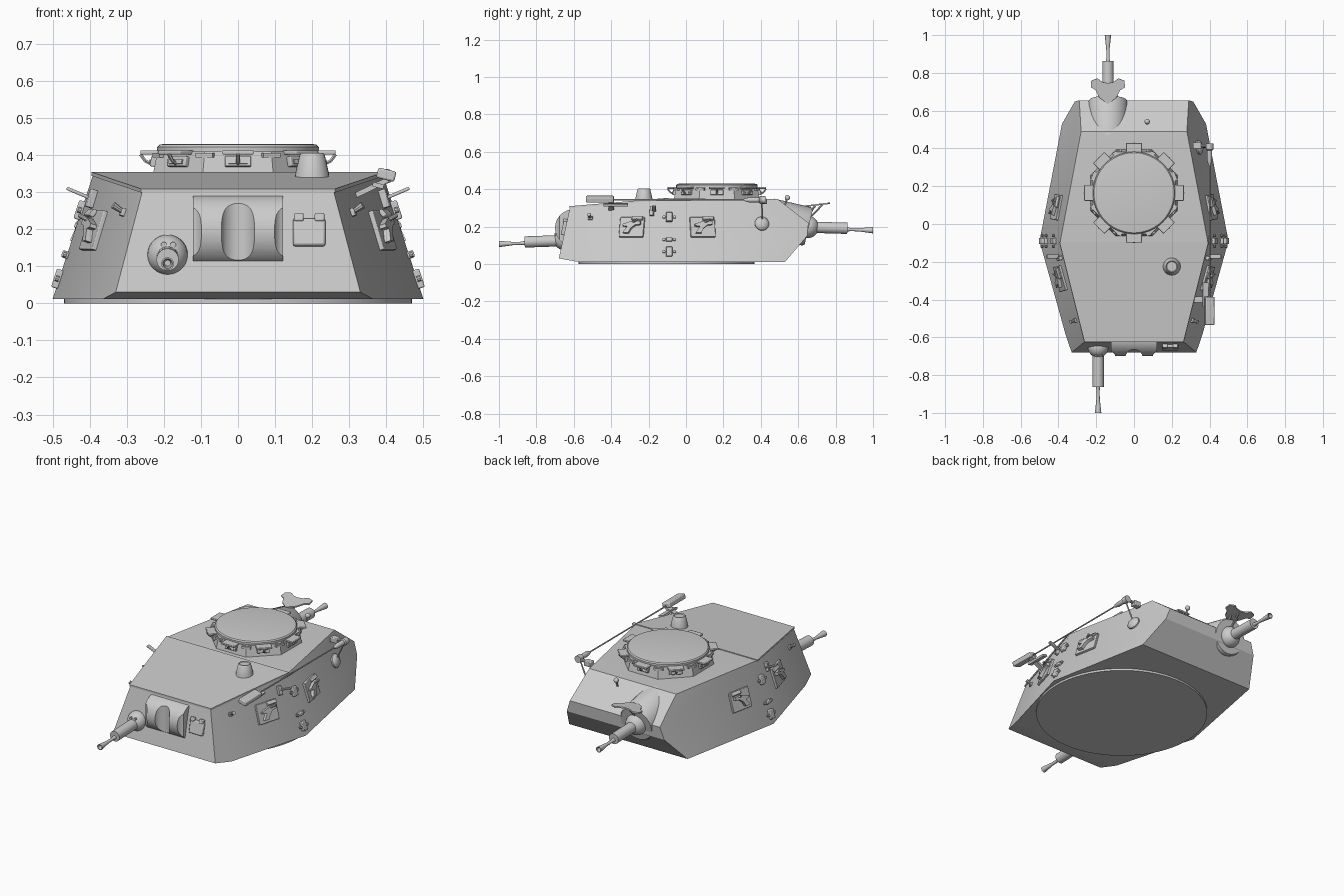
import bpy, bmesh, math
from mathutils import Vector as V, Matrix as Mx

if "Cube" in bpy.data.objects:
    bpy.data.objects.remove(bpy.data.objects["Cube"])

# ---------- helpers ----------
def finish(name, bm, mirror=False, bevel=0):
    bmesh.ops.remove_doubles(bm, verts=bm.verts, dist=1e-5)
    bmesh.ops.recalc_face_normals(bm, faces=bm.faces)
    me = bpy.data.meshes.new(name)
    bm.to_mesh(me)
    bm.free()
    ob = bpy.data.objects.new(name, me)
    bpy.context.collection.objects.link(ob)
    if bevel:
        b = ob.modifiers.new("bevel", 'BEVEL')
        b.width, b.segments = bevel, 2
    if mirror:
        ob.modifiers.new("mirror", 'MIRROR')
    return ob

def hull(name, pts):
    bm = bmesh.new()
    for p in pts:
        for s in (1, -1):
            bm.verts.new((p[0] * s, p[1], p[2]))
    bmesh.ops.convex_hull(bm, input=bm.verts)
    bmesh.ops.dissolve_limit(bm, angle_limit=0.03, verts=bm.verts, edges=bm.edges)
    return finish(name, bm)

def box(name, M, size, mirror=False, bevel=0):
    bm = bmesh.new()
    bmesh.ops.create_cube(bm, size=1, matrix=M @ Mx.Diagonal((*size, 1)))
    return finish(name, bm, mirror, bevel)

def prism(name, M, pts, depth, mirror=False):
    bm = bmesh.new()
    f = bm.faces.new([bm.verts.new((x, y, 0)) for x, y in pts])
    r = bmesh.ops.extrude_face_region(bm, geom=[f])
    bmesh.ops.translate(bm, vec=(0, 0, depth),
                        verts=[e for e in r['geom'] if isinstance(e, bmesh.types.BMVert)])
    bm.transform(M)
    return finish(name, bm, mirror)

def lathe(name, p, d, prof, seg=24, mirror=False, turn=0):
    """Revolve (distance, radius) pairs about the axis starting at p along d."""
    M = Mx.Translation(p) @ V(d).to_track_quat('Z', 'Y').to_matrix().to_4x4()
    bm = bmesh.new()
    rings = [[bm.verts.new(M @ V((r * math.cos(a), r * math.sin(a), h)))
              for a in (turn + 2 * math.pi * i / seg for i in range(seg))]
             for h, r in [(prof[0][0], 1e-7)] + prof + [(prof[-1][0], 1e-7)]]
    for a, b in zip(rings, rings[1:]):
        for i in range(seg):
            j = (i + 1) % seg
            bm.faces.new((a[i], a[j], b[j], b[i]))
    return finish(name, bm, mirror)

def rod(name, a, b, r, r2=None, seg=10, mirror=False):
    d = V(b) - V(a)
    return lathe(name, a, d, [(0, r), (d.length, r if r2 is None else r2)], seg, mirror)

def ball(name, p, r, mirror=False):
    bm = bmesh.new()
    bmesh.ops.create_uvsphere(bm, u_segments=24, v_segments=14, radius=r, matrix=Mx.Translation(p))
    return finish(name, bm, mirror)

def plane(a, b, c, axis, sign):
    n = (V(b) - V(a)).cross(V(c) - V(a)).normalized()
    return V(a), n * (sign if n[axis] > 0 else -sign), axis

def snap(pl, p):
    a, n, ax = pl
    p = V(p)
    p[ax] += n.dot(a - p) / n[ax]
    return p

def frame(pl, p):
    n = pl[1]
    u = V((0, 0, 1)).cross(n).normalized()
    M = Mx((u, n.cross(u), n)).transposed().to_4x4()
    return Mx.Translation(snap(pl, p)) @ M

T = lambda x, y, z: Mx.Translation((x, y, z))
R = lambda a, ax: Mx.Rotation(a, 4, ax)

# ---------- armoured body ----------
mid_lo, mid_hi = (.5, -.09, .012), (.39, -.09, .35)
ridge = (.28, .49, .347)
fore = plane(mid_lo, mid_hi, (.33, -.68, .03), 0, 1)
aft = plane(mid_lo, mid_hi, ridge, 0, 1)
face = plane((0, -.68, .03), (0, -.62, .305), (1, -.68, .03), 1, -1)
slope = plane((0, .49, .347), (0, .655, .22), (1, .49, .347), 2, 1)
front_top = snap(fore, (0, -.62, .305))
hull("turret_body", [mid_lo, mid_hi, ridge, front_top, (.33, -.68, .03), snap(fore, (0, -.58, .012)),
     snap(aft, (0, .655, .22)), snap(aft, (0, .648, .15)), snap(aft, (0, .53, .012))])
e = V((.005, -.004, 0))
hull("roof_lip", [front_top + e + V((0, 0, z)) for z in (-.006, .004)] +
     [V(mid_hi) + e + V((0, 0, z)) for z in (-.006, .004)])
lathe("turret_ring", (0, -.105, 0), (0, 0, 1), [(0, .47), (.02, .47)], 64)

# ---------- cupola ----------
lathe("cupola_base", (0, .165, .34), (0, 0, 1), [(0, .25), (.07, .235)], 8, turn=math.pi / 8)
lathe("cupola_lid", (0, .165, .408), (0, 0, 1), [(0, .218), (.014, .218), (.02, .212), (.022, .2)], 48)
for k in range(8):
    C = T(0, .165, 0) @ R(k * math.pi / 4, 'Z')
    box("vision_block", C @ T(.225, 0, .382) @ R(-.2, 'Y'), (.022, .07, .028), bevel=.003)
    box("vision_slit", C @ T(.236, 0, .382) @ R(-.2, 'Y'), (.008, .05, .012))
    box("visor_flap", C @ T(.236, 0, .407), (.055, .084, .011), bevel=.003)
    box("lid_lug", C @ R(math.pi / 8, 'Z') @ T(.222, 0, .4), (.035, .05, .012))
    for a, b in (((.263, 0, .402), (.25, 0, .384)), ((.25, 0, .384), (.225, 0, .372))):
        rod("visor_arm", C @ V(a), C @ V(b), .005, seg=6)
lathe("roof_port", (.2, -.225, .33), (0, 0, 1), [(0, .048), (.022, .045), (.07, .034), (.075, .03), (.07, .026)])

# ---------- machine guns ----------
def gun(name, p, d):
    lathe(name + "_sleeve", p, d, [(0, .03), (.205, .03), (.205, .02)])
    lathe(name + "_barrel", p + V((0, 0, -.006)), d,
          [(.19, .013), (.225, .008), (.27, .009), (.342, .017), (.342, .013), (.3, .008)])
ball("front_ball_mount", (-.19, -.652, .13), .055)
gun("front_gun", V((-.19, -.658, .125)), (0, -1, -.035))
for x in (-.2, -.175):
    rod("sight_hole_rim", (x, -.68, .158), (x, -.703, .158), .008)
lathe("rear_mount_housing", (-.138, .45, .247), (0, 1, -.235), [(0, .105), (.2, .105), (.212, .098)], 40)
ball("rear_ball_mount", (-.138, .65, .198), .06)
gun("rear_gun", V((-.138, .658, .197)), (0, 1, -.03))

# sight shield above the rear gun
half = [(.045, .035), (.065, .075), (.09, .09), (.088, .125), (.055, .137), (.03, .118)]
prism("rear_shield", T(-.138, .635, .305) @ R(.12, 'X'),
      [(0, 0)] + half + [(0, .112)] + [(-x, y) for x, y in reversed(half)], .008)
for x in (-.16, -.116):
    rod("shield_strut", (x, .64, .24), (x, .69, .312), .006)
rod("shield_brace", (-.138, .665, .25), (-.138, .73, .318), .005)

# ---------- front mantlet ----------
mantlet = lathe("front_mantlet", (-.122, -.6, .193), (1, 0, 0), [(0, .1), (.244, .1)], 64)
for x, r in ((0, .046), (.133, .036), (-.133, .036)):
    cut = lathe("mantlet_cutter", (x, -.71, 0), (0, 0, 1), [(0, r), (.5, r)], 40)
    cut.hide_render = True
    m = mantlet.modifiers.new("cut", 'BOOLEAN')
    m.operation, m.object, m.solver = 'DIFFERENCE', cut, 'EXACT'
    bpy.context.view_layer.objects.active = mantlet
    bpy.ops.object.modifier_apply(modifier="cut")
    bpy.data.objects.remove(cut)

# front vision flap with hinges
F = frame(face, (.192, 0, .19))
box("front_flap", F @ T(0, 0, .006), (.087, .075, .022), bevel=.006)
for x in (-.028, .028):
    box("flap_hinge", F @ T(x, .04, .01), (.026, .022, .022), bevel=.004)

# ---------- side hatches and fittings, mirrored ----------
swoosh = [(-.042, -.036), (-.012, -.038), (.0, -.012), (.022, .006), (.05, .01), (.05, .028),
          (.01, .03), (-.045, .012), (-.045, .002), (-.02, -.002)]
for pl, y in ((fore, -.288), (aft, .088)):
    F = frame(pl, (0, y, .195))
    box("side_hatch", F @ T(0, 0, .004), (.135, .11, .016), True, .003)
    prism("hatch_bracket", F @ T(0, 0, .008), swoosh, .022, True)
    box("hatch_hood", F @ T(.03, .045, .018) @ R(-.5, 'X'), (.06, .022, .014), True, .003)
    rod("hatch_pin", F @ V((-.01, .018, .01)), F @ V((.035, .03, .045)), .006, mirror=True)
for z in (.065, .13, .25):
    x = .5 - .11 * (z - .012) / .338
    M = T(x, -.09, z) @ R(-.315, 'Y')
    box("edge_hinge", M @ T(.004, 0, 0), (.02, .034, .052 if z != .13 else .02), True, .004)
    for s in (-1, 1):
        rod("hinge_bolt", M @ V((0, s * .028, 0)), M @ V((.01, s * .028, 0)), .008, mirror=True)
F = frame(fore, (0, -.18, .28))
box("side_latch", F @ T(0, 0, .008), (.022, .05, .02), True, .003)
box("latch_arm", T(.43, -.172, .297) @ R(-.4, 'Y'), (.07, .022, .009), True, .003)
F = frame(fore, (0, -.51, .245))
box("lifting_base", F, (.024, .022, .02), True, .003)
rod("lifting_eye", F @ V((0, 0, 0)), F @ V((0, .01, .035)), .006, .01, mirror=True)
p = snap(slope, (.07, .53, 0))
rod("rear_lifting_stem", p, p + V((0, .01, .035)), .005)
ball("rear_lifting_eye", p + V((0, .012, .038)), .014)

# ---------- folded aerial on the right side ----------
box("aerial_trough", T(.4, -.46, .347) @ R(.25, 'Y'), (.05, .148, .028), bevel=.005)
box("trough_support", T(.36, -.4, .312) @ R(-.45, 'Y'), (.1, .03, .014))
box("trough_plate", T(.378, -.375, .318) @ R(.25, 'Y'), (.03, .13, .012))
rod("aerial_rod", (.4, -.42, .343), (.4, .4, .343), .004)
lathe("aerial_socket", (.4, .31, .343), (0, 1, 0), [(0, .006), (.03, .014), (.08, .014), (.085, .02), (.115, .02)], 16)
rod("aerial_bracket", (.33, .415, .338), (.4, .415, .343), .009)
box("bracket_block", T(.335, .415, .335), (.045, .035, .03), bevel=.004)
F = frame(aft, (0, .405, .215))
rod("aerial_drop_link", (.4, .405, .335), F @ V((0, .02, .025)), .004)
lathe("aerial_base", F @ V((0, 0, -.01)), F.to_3x3() @ V((0, 0, 1)),
      [(0, .038), (.018, .038), (.028, .03), (.034, .015)])

# ---------- shading ----------
for o in bpy.context.scene.objects:
    o.select_set(o.type == 'MESH')
bpy.context.view_layer.objects.active = mantlet
bpy.ops.object.shade_smooth_by_angle(angle=math.radians(32))
